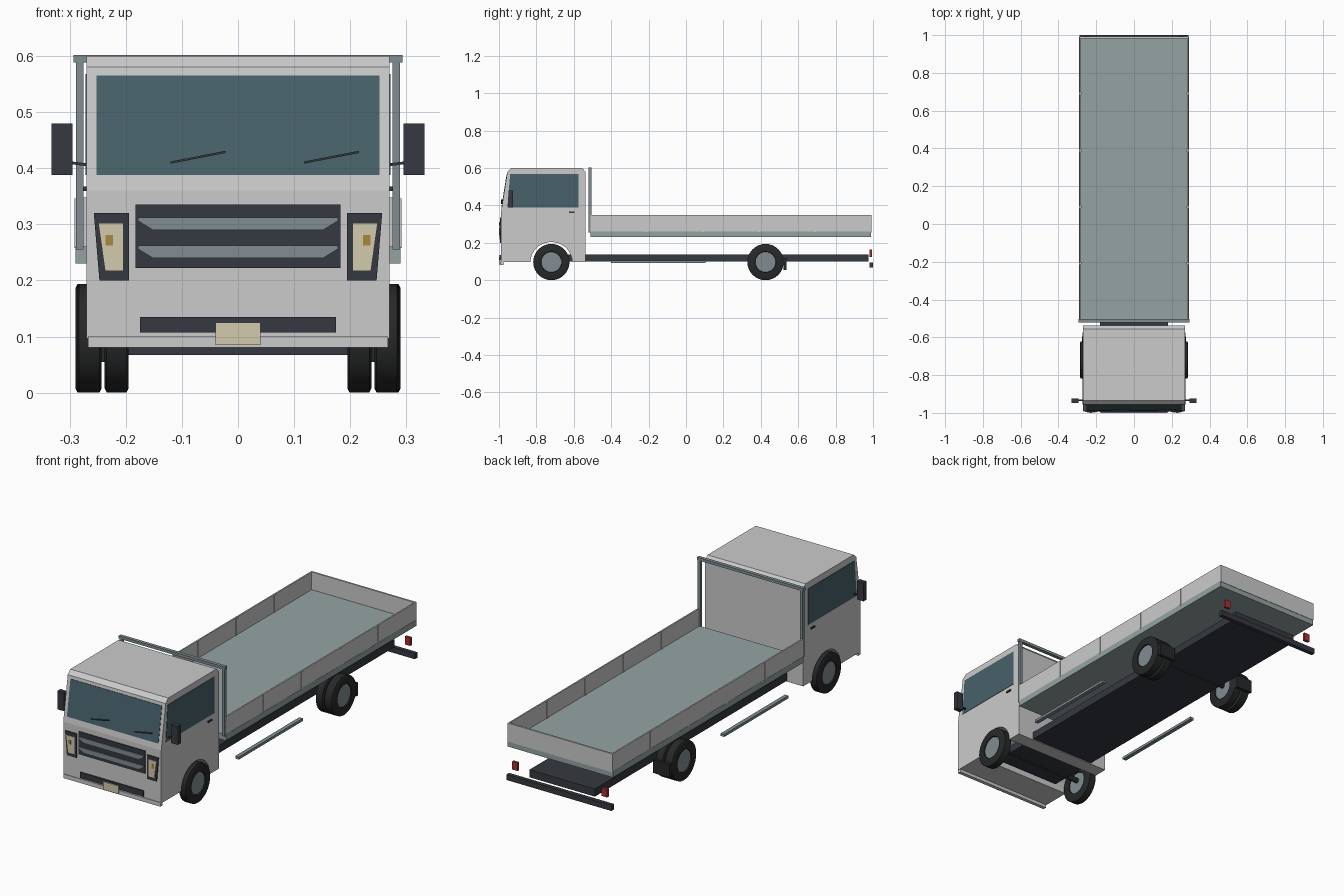
import bpy, bmesh, math

if "Cube" in bpy.data.objects:
    bpy.data.objects.remove(bpy.data.objects["Cube"])


def mat(name, r, g, b):
    m = bpy.data.materials.new(name)
    m.diffuse_color = (r, g, b, 1)
    m.use_nodes = True
    m.node_tree.nodes["Principled BSDF"].inputs["Base Color"].default_value = m.diffuse_color
    return m


DARK = mat("dark_plastic", 0.035, 0.04, 0.05)
RUBBER = mat("rubber", 0.02, 0.021, 0.022)
GLASS = mat("glass", 0.065, 0.12, 0.145)
STEEL = mat("steel", 0.22, 0.27, 0.29)
FLOOR = mat("bed_floor", 0.3, 0.37, 0.37)
CREAM = mat("lamp_cream", 0.65, 0.6, 0.43)
AMBER = mat("amber", 0.4, 0.25, 0.05)
RED = mat("red", 0.4, 0.03, 0.03)


def finish(name, bm, m):
    bmesh.ops.recalc_face_normals(bm, faces=bm.faces)
    me = bpy.data.meshes.new(name)
    bm.to_mesh(me)
    bm.free()
    ob = bpy.data.objects.new(name, me)
    bpy.context.collection.objects.link(ob)
    if m:
        me.materials.append(m)
    return ob


def prism(name, pts, axis, a, b, m=None):
    """Extrude a profile: axis x takes (y, z) points, axis y takes (x, z)."""
    bm = bmesh.new()
    place = (lambda p, t: (t, p[0], p[1])) if axis == "x" else (lambda p, t: (p[0], t, p[1]))
    lo = [bm.verts.new(place(p, a)) for p in pts]
    hi = [bm.verts.new(place(p, b)) for p in pts]
    bm.faces.new(lo)
    bm.faces.new(hi)
    n = len(pts)
    for i in range(n):
        j = (i + 1) % n
        bm.faces.new((lo[i], lo[j], hi[j], hi[i]))
    return finish(name, bm, m)


def box(name, x, y, z, m=None):
    return prism(name, [(x[0], z[0]), (x[1], z[0]), (x[1], z[1]), (x[0], z[1])], "y", y[0], y[1], m)


def lathe(name, profile, y, z, s, m, seg=32):
    """Spin an (x, radius) profile about the axle line."""
    bm = bmesh.new()
    vs = [bm.verts.new((s * px, y, z + r)) for px, r in profile]
    es = [bm.edges.new((vs[i], vs[i + 1])) for i in range(len(vs) - 1)]
    bmesh.ops.spin(bm, geom=vs + es, cent=(0, y, z), axis=(1, 0, 0),
                   angle=2 * math.pi, steps=seg)
    bmesh.ops.remove_doubles(bm, verts=bm.verts, dist=1e-5)
    ob = finish(name, bm, m)
    bpy.ops.object.select_all(action="DESELECT")
    ob.select_set(True)
    bpy.context.view_layer.objects.active = ob
    bpy.ops.object.shade_smooth_by_angle(angle=math.radians(35))
    return ob


R, FY, RY = 0.097, -0.72, 0.425


def wheel(name, y, x0, x1, s):
    lathe(name + "_tyre", [(x0, 0.056), (x0, R - 0.008), (x0 + 0.004, R), (x1 - 0.004, R),
                           (x1, R - 0.008), (x1, 0.056), (x1 - 0.008, 0.053),
                           (x0 + 0.008, 0.053), (x0, 0.056)], y, R, s, RUBBER)
    lathe(name + "_rim", [(x0 + 0.005, 0), (x0 + 0.005, 0.054), (x1 - 0.005, 0.054),
                          (x1 - 0.005, 0)], y, R, s, STEEL)


# cab body with a wheel arch cut through its underside
arch = [(FY + 0.112 * math.cos(math.radians(a)), 0.096 + 0.108 * math.sin(math.radians(a)))
        for a in range(0, 181, 12)]
cab = [(-0.99, 0.096), (-0.99, 0.36), (-0.955, 0.58), (-0.935, 0.6), (-0.555, 0.6),
       (-0.537, 0.58), (-0.537, 0.096)] + arch
prism("cab", cab, "x", -0.27, 0.27)
box("cab_front_lip", (-0.267, 0.267), (-0.993, -0.975), (0.08, 0.1))


# sloped windscreen and wipers
def slope(z, off):
    return -0.99 + (z - 0.36) * 0.035 / 0.22 - off


prism("windscreen", [(slope(0.388, 0.002), 0.388), (slope(0.565, 0.002), 0.565),
                     (slope(0.565, -0.004), 0.565), (slope(0.388, -0.004), 0.388)],
      "x", -0.252, 0.252, GLASS)
for i, x in enumerate((-0.12, 0.118)):
    prism(f"wiper_{i}", [(x, 0.408), (x + 0.098, 0.427), (x + 0.098, 0.431), (x, 0.412)],
          "y", -0.989, -0.981, DARK)

# grille with two tapered slats, lower intake, plate
box("grille", (-0.183, 0.183), (-0.995, -0.985), (0.222, 0.335), DARK)
for i, z in enumerate((0.24, 0.29)):
    prism(f"grille_slat_{i}", [(-0.152, z), (0.152, z), (0.178, z + 0.016), (0.178, z + 0.022),
                               (-0.178, z + 0.022), (-0.178, z + 0.016)],
          "y", -1.0, -0.99, STEEL)
box("lower_intake", (-0.175, 0.175), (-0.996, -0.985), (0.107, 0.135), DARK)
box("blank_plate", (-0.04, 0.04), (-1.0, -0.99), (0.085, 0.125), CREAM)

# parts repeated on both sides
for s, side in ((-1, "left"), (1, "right")):
    def sx(pts):
        return [(s * x, z) for x, z in pts]

    def sbox(name, x, y, z, m=None):
        return box(f"{name}_{side}", (s * x[0], s * x[1]), y, z, m)

    # headlights
    prism(f"headlight_housing_{side}", sx([(0.257, 0.32), (0.194, 0.32), (0.194, 0.2), (0.247, 0.2)]),
          "y", -0.995, -0.985, DARK)
    prism(f"headlight_{side}", sx([(0.249, 0.302), (0.204, 0.302), (0.204, 0.217), (0.237, 0.217)]),
          "y", -0.998, -0.99, CREAM)
    sbox("indicator", (0.223, 0.236), (-1.0, -0.995), (0.262, 0.281), AMBER)
    # side window and door handle
    prism(f"side_window_{side}", [(-0.955, 0.388), (-0.575, 0.388), (-0.575, 0.568), (-0.94, 0.568)],
          "x", s * 0.265, s * 0.272, GLASS)
    sbox("door_handle", (0.268, 0.276), (-0.625, -0.595), (0.359, 0.367), DARK)
    # mirror and arm
    sbox("mirror", (0.295, 0.332), (-0.948, -0.924), (0.388, 0.48), DARK)
    prism(f"mirror_arm_{side}", sx([(0.265, 0.403), (0.305, 0.408), (0.305, 0.413), (0.265, 0.408)]),
          "y", -0.938, -0.928, DARK)
    # wheels: single in front, double behind
    wheel(f"front_wheel_{side}", FY, 0.243, 0.287, s)
    wheel(f"rear_outer_wheel_{side}", RY, 0.243, 0.29, s)
    wheel(f"rear_inner_wheel_{side}", RY, 0.195, 0.238, s)
    sbox("mud_flap", (0.195, 0.285), (0.522, 0.537), (0.055, 0.12), RUBBER)
    # underrun rail and tail lamp
    sbox("side_rail", (0.265, 0.285), (-0.4, 0.105), (0.093, 0.106), STEEL)
    sbox("tail_lamp", (0.232, 0.262), (0.982, 0.995), (0.125, 0.165), RED)
    # bed side wall with ribs, headboard post
    sbox("bed_side", (0.282, 0.289), (-0.51, 0.99), (0.255, 0.348))
    for i in range(4):
        y = -0.21 + 0.3 * i
        sbox(f"bed_rib_{i}", (0.279, 0.291), (y - 0.005, y + 0.005), (0.258, 0.346))
    sbox("headboard_post", (0.275, 0.289), (-0.52, -0.505), (0.255, 0.6), STEEL)

# headboard crossbar, load bed, tailgate
box("headboard_bar", (-0.293, 0.293), (-0.521, -0.504), (0.588, 0.602), STEEL)
box("bed_floor", (-0.29, 0.29), (-0.51, 0.99), (0.23, 0.26), FLOOR)
box("tailgate", (-0.289, 0.289), (0.983, 0.992), (0.256, 0.348))

# chassis, axles, rear bumper
box("chassis", (-0.18, 0.18), (-0.8, 0.975), (0.1, 0.138), DARK)
for name, y in (("front_axle", FY), ("rear_axle", RY)):
    lathe(name, [(-0.25, 0), (-0.25, 0.013), (0.25, 0.013), (0.25, 0)], y, 0.11, 1, RUBBER, 12)
box("rear_bumper", (-0.289, 0.289), (0.98, 1.0), (0.067, 0.095), DARK)
